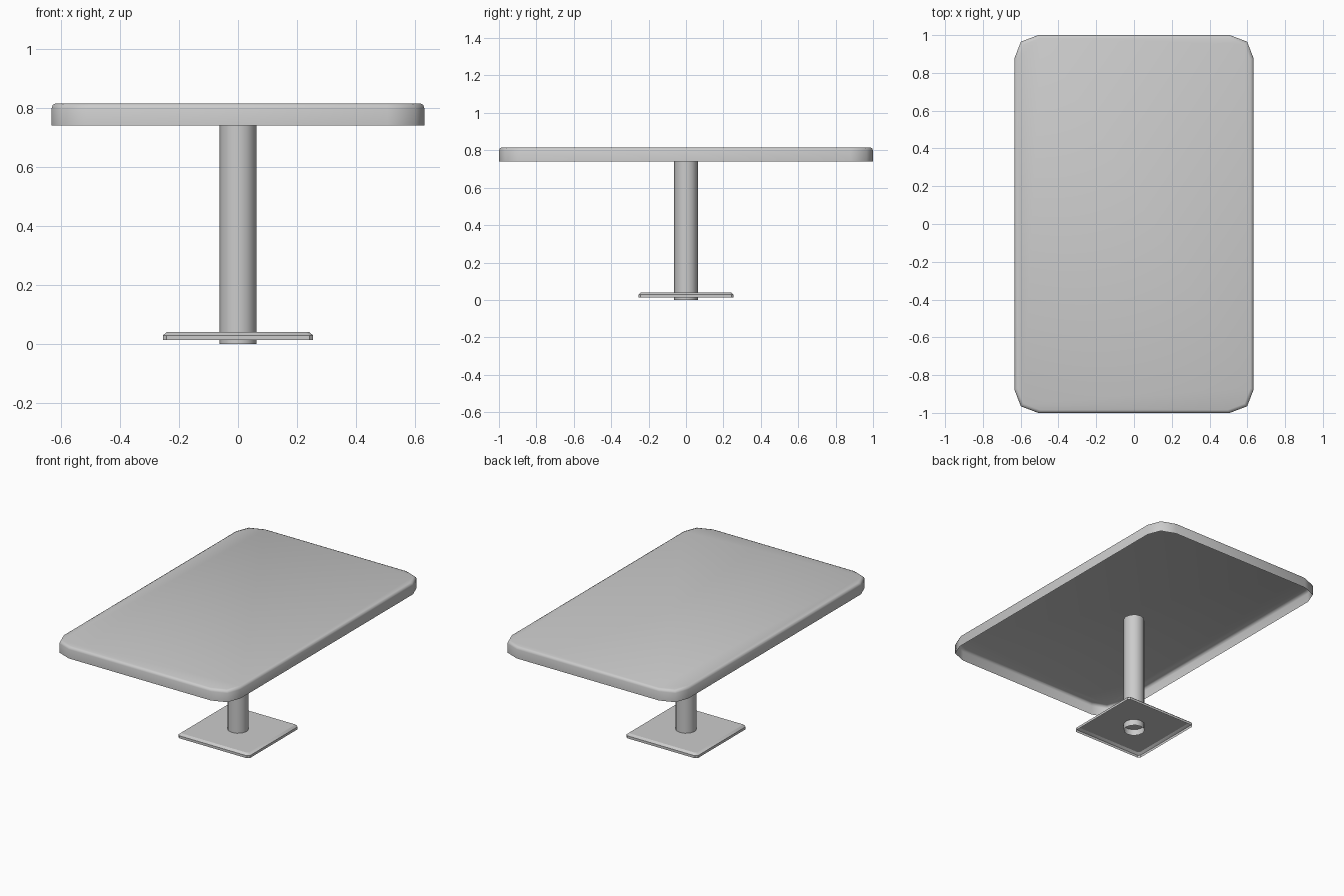
import bpy, bmesh
from math import pi, radians, cos, sin

if "Cube" in bpy.data.objects:
    bpy.data.objects.remove(bpy.data.objects["Cube"])

GREY = (0.6, 0.6, 0.6, 1)
grey = bpy.data.materials.new("plain grey")
grey.use_nodes = True
grey.diffuse_color = GREY
grey.node_tree.nodes["Principled BSDF"].inputs["Base Color"].default_value = GREY


def outline(half_x, half_y, corner, inset):
    """Rectangle with cut corners; corner lists (dx, dy) back from the sharp corner."""
    quarter = [(half_x - dx, half_y - dy) for dx, dy in corner]
    points = (quarter
              + [(-x, y) for x, y in reversed(quarter)]
              + [(-x, -y) for x, y in quarter]
              + [(x, -y) for x, y in reversed(quarter)])
    return [(x * (1 - inset / half_x), y * (1 - inset / half_y)) for x, y in points]


def shell(name, sections, cap, angle):
    """Stack (points, z) sections into walls, open below, optionally capped on top."""
    bm = bmesh.new()
    rings = [[bm.verts.new((x, y, z)) for x, y in pts] for pts, z in sections]
    for low, high in zip(rings, rings[1:]):
        n = len(low)
        for i in range(n):
            j = (i + 1) % n
            bm.faces.new((low[i], low[j], high[j], high[i]))
    if cap:
        bm.faces.new(rings[-1])
    mesh = bpy.data.meshes.new(name)
    bm.to_mesh(mesh)
    bm.free()
    mesh.materials.append(grey)
    ob = bpy.data.objects.new(name, mesh)
    bpy.context.collection.objects.link(ob)
    bpy.ops.object.select_all(action="DESELECT")
    ob.select_set(True)
    bpy.context.view_layer.objects.active = ob
    bpy.ops.object.shade_smooth_by_angle(angle=radians(angle))
    return ob


# Tabletop: hollow underneath, three-point corners, softened upper rim
top_corner = [(0, 0.12), (0.033, 0.035), (0.125, 0)]
shell("tabletop",
      [(outline(0.632, 1, top_corner, inset), z)
       for inset, z in ((0, 0.74), (0, 0.798), (0.004, 0.81), (0.015, 0.815))],
      True, 50)

# Base plate: hollow underneath, small cut corners, bevelled upper rim
plate_corner = [(0, 0.013), (0.013, 0)]
shell("base_plate",
      [(outline(0.255, 0.255, plate_corner, inset), z)
       for inset, z in ((0, 0.012), (0, 0.028), (0.014, 0.04))],
      True, 30)

# Pedestal: open round tube
SIDES = 12
circle = [(0.063 * cos(2 * pi * i / SIDES), 0.063 * sin(2 * pi * i / SIDES))
          for i in range(SIDES)]
shell("pedestal", [(circle, 0), (circle, 0.77)], False, 50)
